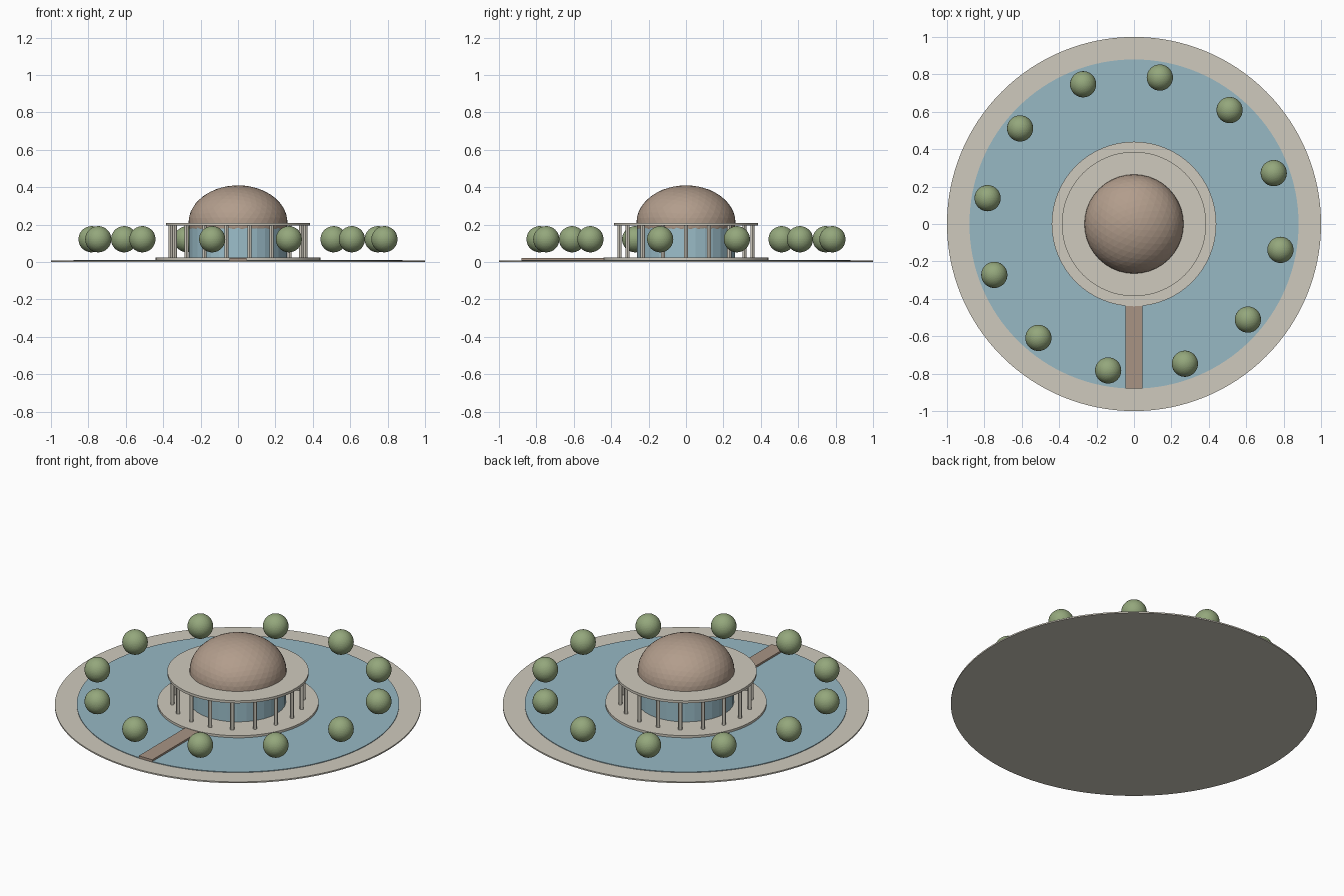
import bpy
from math import cos, sin, radians

default = bpy.data.objects.get("Cube")
if default:
    bpy.data.objects.remove(default)


def linear(c):
    c /= 255
    return c / 12.92 if c <= 0.04045 else ((c + 0.055) / 1.055) ** 2.4


def material(name, r, g, b):
    m = bpy.data.materials.new(name)
    m.use_nodes = True
    colour = (linear(r), linear(g), linear(b), 1)
    m.diffuse_color = colour
    m.node_tree.nodes["Principled BSDF"].inputs["Base Color"].default_value = colour
    return m


stone = material("pale_stone", 207, 202, 189)
water = material("water_blue", 151, 184, 196)
glass = material("glass_blue", 156, 190, 202)
clay = material("dome_clay", 178, 157, 140)
timber = material("bridge_timber", 168, 148, 132)
leaf = material("leaf_green", 148, 167, 124)


def finish(name, mat):
    ob = bpy.context.object
    ob.name = name
    ob.data.materials.append(mat)
    return ob


def disc(name, radius, low, high, mat, sides=64, x=0, y=0):
    bpy.ops.mesh.primitive_cylinder_add(vertices=sides, radius=radius, depth=high - low,
                                        location=(x, y, (low + high) / 2))
    ob = finish(name, mat)
    bpy.ops.object.shade_smooth_by_angle(angle=radians(30))
    return ob


def ball(name, radius, location, mat):
    bpy.ops.mesh.primitive_ico_sphere_add(subdivisions=4, radius=radius, location=location)
    return finish(name, mat)


# Round site, pool and island
disc("ground", 1.0, 0, 0.008, stone, 128)
disc("pool", 0.88, 0.004, 0.012, water, 128)
disc("island", 0.44, 0.008, 0.025, stone)

# Footbridge from the rim to the island
bpy.ops.mesh.primitive_cube_add(size=1, location=(0, -0.655, 0.016))
bridge = finish("footbridge", timber)
bridge.scale = (0.09, 0.45, 0.014)

# Pavilion: glass drum, colonnade, roof and dome
disc("glass_drum", 0.262, 0.025, 0.2, glass, 32).data.shade_flat()
for i in range(18):
    a = radians(20 * i)
    disc(f"column_{i + 1}", 0.011, 0.025, 0.197, stone, 12, 0.36 * cos(a), 0.36 * sin(a))
disc("roof", 0.386, 0.195, 0.21, stone)
dome = ball("dome", 0.265, (0, 0, 0.21), clay)
dome.scale.z = 0.755

# Ring of round trees
for i in range(12):
    a = radians(20 + 30 * i)
    ball(f"tree_{i + 1}", 0.07, (0.795 * cos(a), 0.795 * sin(a), 0.122), leaf)
